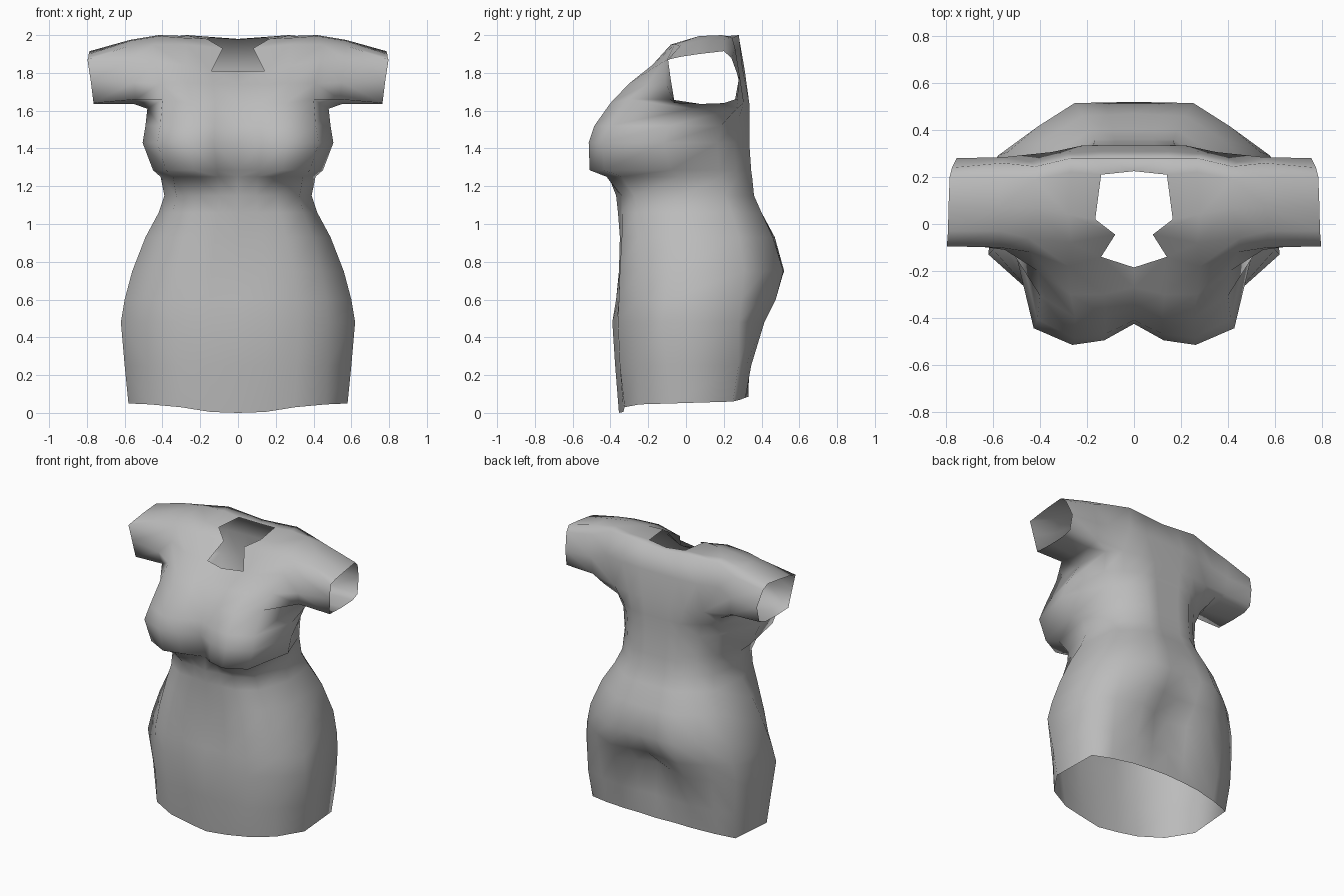
import bpy, bmesh

# One grey cloth colour
cloth = bpy.data.materials.new("grey cloth")
cloth.diffuse_color = (0.5, 0.5, 0.5, 1)

# Body rings: z, half width, front centre y, front peak y, front roundness,
# side y, back peak y, back centre y, back corner width factor, back corner depth factor
RINGS = [
    (0.00, .58, -.355, -.325, .68, -.08, .315, .33, .97, .83),
    (0.25, .60, -.375, -.35, .62, -.10, .345, .335, .96, .85),
    (0.48, .62, -.39, -.36, .56, -.13, .415, .32, .95, .75),
    (0.60, .60, -.37, -.355, .60, -.11, .475, .44, .96, .69),
    (0.75, .56, -.355, -.35, .63, -.08, .515, .52, .96, .65),
    (0.93, .49, -.35, -.34, .68, -.05, .46, .47, .95, .65),
    (1.06, .42, -.36, -.34, .74, -.03, .40, .40, .93, .63),
    (1.15, .39, -.37, -.34, .79, -.02, .36, .36, .92, .59),
    (1.25, .41, -.37, -.42, .80, -.03, .35, .35, .87, .57),
    (1.285, .45, -.37, -.51, .82, -.08, .345, .345, .80, .60),
    (1.43, .505, -.425, -.515, .82, -.12, .335, .335, .745, .63),
    (1.52, .49, -.41, -.485, .80, -.09, .335, .335, .83, .65),
    (1.64, .48, -.36, -.40, .78, .03, .335, .335, .96, .78),
]
HEM = (0, .005, .03, .045, .05, .06, .07, .08, .085, .085)


def half_ring(z, w, fc, fp, s, ys, bp, bc, k, d):
    """Half cross-section from front centre round to back centre."""
    yc = ys + d * (bp - ys)
    return [(0, fc, z), (.25 * w, fc + .78 * (fp - fc), z), (.52 * w, fp, z),
            ((.6 + .3 * s) * w, ys + s * (fp - ys), z), (w, ys, z),
            (k * w, yc, z), (.76 * k * w, (yc + bp) / 2 + .005, z),
            (.47 * k * w, bp, z), (.23 * k * w, (bp + bc) / 2, z), (0, bc, z)]


bm = bmesh.new()


def verts(points):
    return [bm.verts.new(p) for p in points]


def strip(a, b):
    """Quads between two rows of equal length."""
    for i in range(len(a) - 1):
        bm.faces.new((a[i], a[i + 1], b[i + 1], b[i]))


# Skirt, waist and bust
rows = [verts(half_ring(*r)) for r in RINGS]
for v, dz in zip(rows[0], HEM):
    v.co.z += dz
for a, b in zip(rows, rows[1:]):
    strip(a, b)
top = rows[-1]
# Armpit dips below the sleeve
for i, z in ((3, 1.66), (4, 1.61), (5, 1.61), (6, 1.64)):
    top[i].co.z = z

# Upper chest up to the neckline
chest = verts([(0, -.27, 1.74), (.13, -.30, 1.74), (.27, -.30, 1.745), (.41, -.20, 1.745)])
neck = verts([(0, -.185, 1.81), (.14, -.14, 1.81), (.28, -.18, 1.84), (.44, -.12, 1.86)])
strip(top[:4], chest)
strip(chest, neck)

# Shoulder, running back beside the neck hole
notch = verts([(.08, -.045, 1.93), (.27, -.08, 1.95), (.45, -.06, 1.95)])
shoulder = verts([(.165, .02, 1.98), (.28, .04, 1.985), (.42, .07, 1.995)])
nape = verts([(0, .225, 1.975), (.14, .21, 1.985), (.27, .22, 1.995), (.42, .19, 2.0)])
ridge = verts([(0, .28, 1.98), (.14, .28, 1.99), (.27, .28, 2.0), (.42, .245, 1.985)])
blade = verts([(0, .31, 1.82), (.15, .31, 1.82), (.29, .30, 1.82), (.44, .265, 1.82)])
strip(neck[1:], notch)
strip(notch, shoulder)
strip(shoulder, nape[1:])
strip(nape, ridge)
strip(ridge, blade)
strip(blade, top[:5:-1])

# Short open sleeve, bridged from the arm hole
hole = [top[3], top[4], top[5], top[6], blade[3], ridge[3], nape[3],
        shoulder[2], notch[2], neck[3], chest[3]]
middle = verts([(.54, -.085, 1.66), (.55, .06, 1.635), (.55, .20, 1.635), (.54, .275, 1.66),
                (.55, .285, 1.78), (.56, .26, 1.93), (.57, .20, 1.975), (.57, .07, 1.97),
                (.57, -.03, 1.945), (.57, -.10, 1.87), (.55, -.11, 1.75)])
cuff = verts([(.765, -.06, 1.64), (.765, .08, 1.635), (.765, .20, 1.64), (.76, .26, 1.66),
              (.755, .28, 1.77), (.775, .24, 1.88), (.785, .20, 1.915), (.79, .07, 1.90),
              (.792, -.03, 1.885), (.797, -.095, 1.87), (.78, -.08, 1.76)])
for a, b in ((hole, middle), (middle, cuff)):
    strip(a + a[:1], b + b[:1])

# Mirror to the other side and weld the centre line
copy = bmesh.ops.duplicate(bm, geom=bm.verts[:] + bm.edges[:] + bm.faces[:])["geom"]
for v in copy:
    if isinstance(v, bmesh.types.BMVert):
        v.co.x *= -1
bmesh.ops.remove_doubles(bm, verts=bm.verts[:], dist=.0005)
bmesh.ops.recalc_face_normals(bm, faces=bm.faces[:])
bm.normal_update()
front = min(bm.faces, key=lambda f: f.calc_center_median().y)
if front.normal.y > 0:
    bmesh.ops.reverse_faces(bm, faces=bm.faces[:])
for f in bm.faces:
    f.smooth = True

mesh = bpy.data.meshes.new("dress")
bm.to_mesh(mesh)
bm.free()
mesh.materials.append(cloth)
dress = bpy.data.objects.new("dress", mesh)
bpy.context.collection.objects.link(dress)
